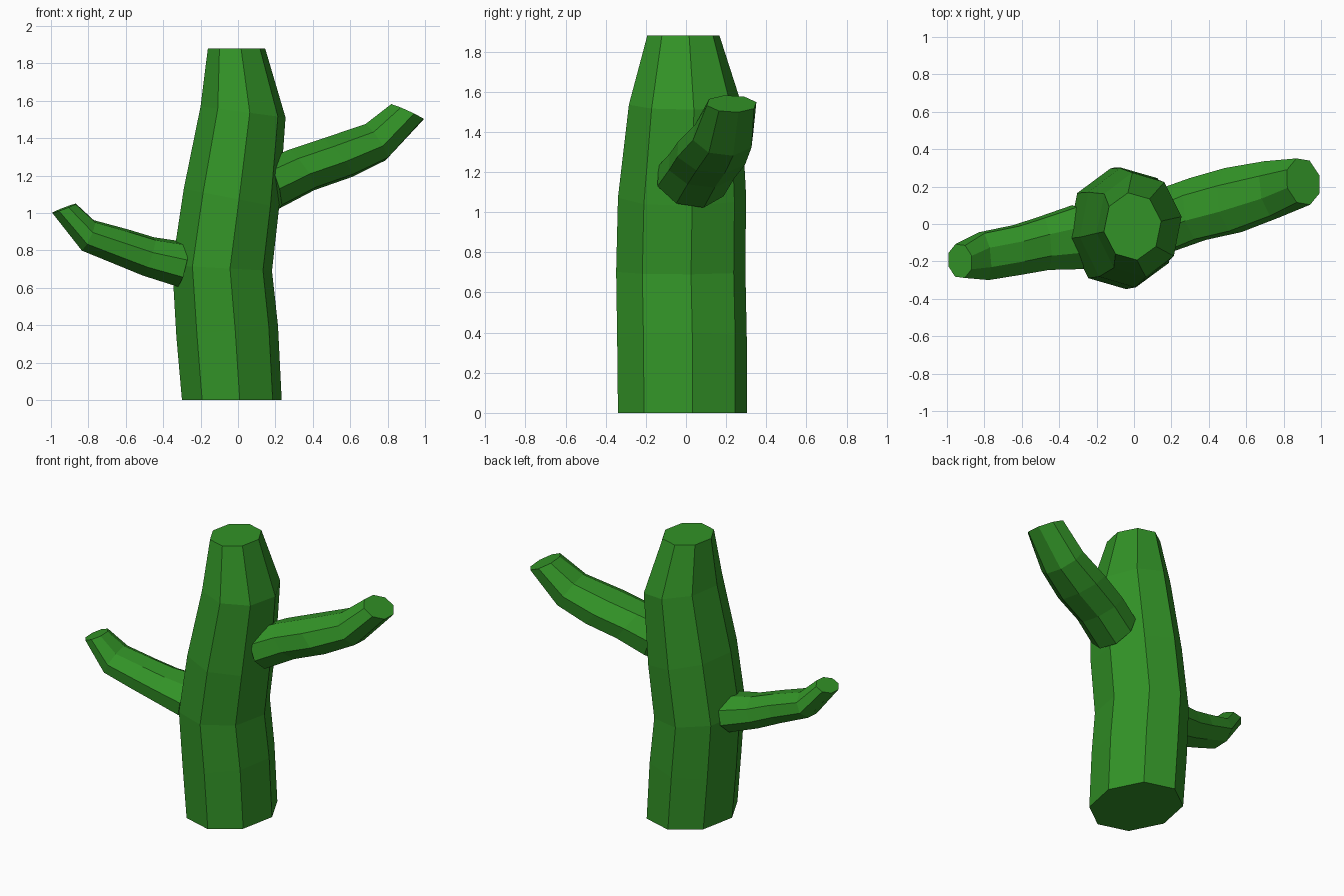
import bpy, bmesh, math
from mathutils import Vector

SIDES = 8

green = bpy.data.materials.new("cactus_green")
green.diffuse_color = (0.032, 0.29, 0.02, 1)


def loft(name, rings, phase):
    """Skin octagonal rings (centre, side half-axis, up half-axis) and cap both ends."""
    bm = bmesh.new()
    loops = []
    for centre, side, up in rings:
        loop = []
        for i in range(SIDES):
            a = math.radians(phase) + 2 * math.pi * i / SIDES
            p = Vector(centre) + Vector(side) * math.cos(a) + Vector(up) * math.sin(a)
            loop.append(bm.verts.new(p))
        loops.append(loop)
    for low, high in zip(loops, loops[1:]):
        for i in range(SIDES):
            j = (i + 1) % SIDES
            bm.faces.new((low[i], low[j], high[j], high[i]))
    bm.faces.new(loops[0])
    bm.faces.new(loops[-1])
    bmesh.ops.recalc_face_normals(bm, faces=bm.faces)
    mesh = bpy.data.meshes.new(name)
    bm.to_mesh(mesh)
    bm.free()
    mesh.materials.append(green)
    obj = bpy.data.objects.new(name, mesh)
    bpy.context.collection.objects.link(obj)
    return obj


# Trunk: x, y, z, x radius, y radius, rise of the ring along x
trunk = [
    (-0.033, -0.018, 0.00, 0.270, 0.325, 0.00),
    (-0.058, -0.020, 0.37, 0.275, 0.327, 0.03),
    (-0.085, -0.026, 0.705, 0.270, 0.326, -0.015),
    (-0.035, -0.020, 1.08, 0.258, 0.323, -0.05),
    (0.027, -0.005, 1.54, 0.230, 0.283, -0.03),
    (-0.008, -0.013, 1.88, 0.155, 0.182, 0.00),
]
loft("trunk", [((x, y, z), (rx, 0, t), (0, ry, 0)) for x, y, z, rx, ry, t in trunk], 9)

# Right arm: sweeps out, back and up
loft("right_arm", [
    ((0.185, 0.025, 1.155), (-0.030, 0.176, 0), (-0.040, -0.03, 0.135)),
    ((0.340, 0.080, 1.230), (-0.030, 0.174, 0), (-0.075, -0.03, 0.110)),
    ((0.530, 0.128, 1.295), (-0.030, 0.180, 0), (-0.085, -0.03, 0.105)),
    ((0.735, 0.185, 1.378), (-0.030, 0.157, 0), (-0.060, -0.02, 0.099)),
    ((0.905, 0.227, 1.540), (-0.020, 0.128, 0), (-0.091, -0.01, 0.043)),
], 11)

# Left arm: lower and thinner, sweeps out and forward
loft("left_arm", [
    ((-0.300, -0.070, 0.725), (-0.025, 0.178, 0), (0.025, 0.02, 0.122)),
    ((-0.480, -0.103, 0.768), (-0.020, 0.149, 0), (0.035, 0.02, 0.104)),
    ((-0.620, -0.138, 0.818), (-0.016, 0.139, 0), (0.035, 0.02, 0.096)),
    ((-0.803, -0.172, 0.880), (-0.020, 0.134, 0), (0.036, 0.02, 0.083)),
    ((-0.930, -0.198, 1.025), (-0.012, 0.094, 0), (0.066, 0.01, 0.026)),
], -11)
